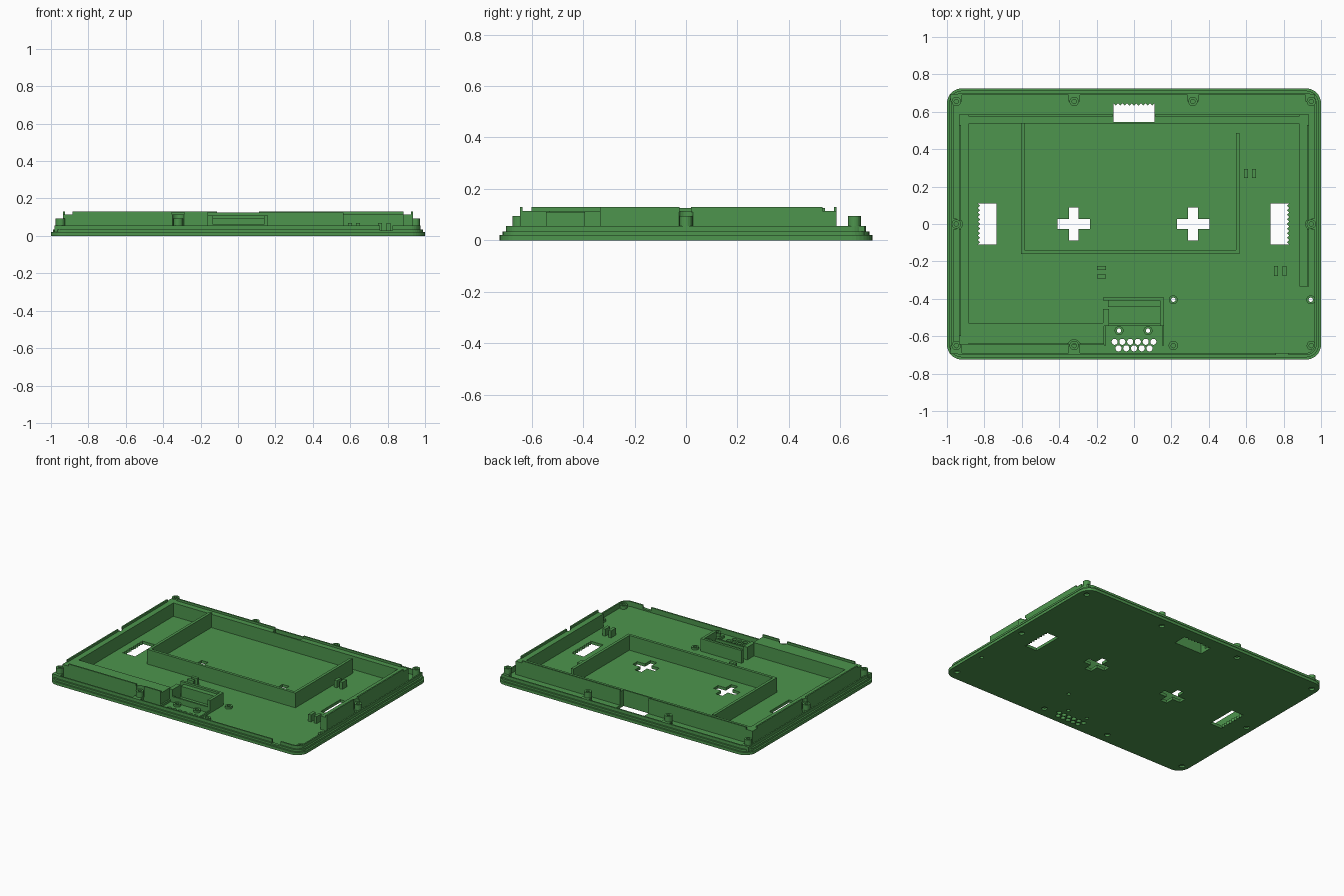
import bpy, bmesh, math

if "Cube" in bpy.data.objects:
    bpy.data.objects.remove(bpy.data.objects["Cube"])

green = bpy.data.materials.new("board green")
green.diffuse_color = (0.075, 0.30, 0.075, 1)
green.use_nodes = True
green.node_tree.nodes["Principled BSDF"].inputs["Base Color"].default_value = green.diffuse_color


def prism(name, pts, z0, z1):
    """Extrude an outline from z0 to z1."""
    bm = bmesh.new()
    low = [bm.verts.new((x, y, z0)) for x, y in pts]
    high = [bm.verts.new((x, y, z1)) for x, y in pts]
    n = len(pts)
    bm.faces.new(low[::-1])
    bm.faces.new(high)
    for i in range(n):
        j = (i + 1) % n
        bm.faces.new((low[i], low[j], high[j], high[i]))
    bmesh.ops.recalc_face_normals(bm, faces=bm.faces)
    me = bpy.data.meshes.new(name)
    bm.to_mesh(me)
    bm.free()
    me.materials.append(green)
    ob = bpy.data.objects.new(name, me)
    bpy.context.collection.objects.link(ob)
    return ob


def box(name, x0, x1, y0, y1, z0, z1):
    return prism(name, [(x0, y0), (x1, y0), (x1, y1), (x0, y1)], z0, z1)


def cyl(name, x, y, r, z0, z1, n=20):
    pts = [(x + r * math.cos(2 * math.pi * i / n), y + r * math.sin(2 * math.pi * i / n)) for i in range(n)]
    return prism(name, pts, z0, z1)


def rounded(hx, hy, r, n=8):
    pts = []
    for k, (sx, sy) in enumerate([(1, 1), (-1, 1), (-1, -1), (1, -1)]):
        for i in range(n + 1):
            a = math.pi / 2 * (k + i / n)
            pts.append((sx * (hx - r) + r * math.cos(a), sy * (hy - r) + r * math.sin(a)))
    return pts


def cut(ob, cutters):
    """Subtract the cutters and remove them."""
    for c in cutters:
        c.hide_render = True
        m = ob.modifiers.new("cut", 'BOOLEAN')
        m.operation = 'DIFFERENCE'
        m.solver = 'EXACT'
        m.object = c
    bpy.context.view_layer.update()
    me = bpy.data.meshes.new_from_object(ob.evaluated_get(bpy.context.evaluated_depsgraph_get()))
    ob.modifiers.clear()
    ob.data = me
    for c in cutters:
        bpy.data.objects.remove(c)
    return ob


def slot(cx, cy, turn):
    """Slot cutter with a sawtooth outer edge."""
    pts = [(-0.11, -0.05), (0.11, -0.05)]
    for i in range(19):
        pts.append((0.11 - 0.22 * i / 18, 0.05 - (0.012 if i % 2 else 0)))
    c, s = math.cos(turn), math.sin(turn)
    return prism("slot_cutter", [(cx + x * c - y * s, cy + x * s + y * c) for x, y in pts], -0.1, 0.3)


def plus(cx, cy, a=0.087, b=0.026):
    pts = [(b, a), (b, b), (a, b), (a, -b), (b, -b), (b, -a),
           (-b, -a), (-b, -b), (-a, -b), (-a, b), (-b, b), (-b, a)]
    return prism("plus_cutter", [(cx + x, cy + y) for x, y in pts[::-1]], -0.1, 0.1)


FLOOR = 0.02
posts = [(-0.95, 0.655), (-0.32, 0.655), (0.315, 0.655), (0.948, 0.655), (-0.95, 0), (0.948, 0),
         (-0.95, -0.65), (-0.32, -0.65)]
low_posts = [(0.21, -0.65), (0.948, -0.65)]
standoffs = [(0.21, -0.405), (0.945, -0.405), (-0.08, -0.57), (0.075, -0.57)]

# base plate with its openings
holes = [slot(0, 0.595, 0), slot(-0.785, 0, math.pi / 2), slot(0.78, 0, -math.pi / 2),
         plus(-0.322, 0), plus(0.316, 0)]
holes += [cyl("screw_cutter", x, y, 0.019, -0.1, 0.013) for x, y in posts + low_posts]
holes += [cyl("standoff_cutter", x, y, 0.012, -0.1, 0.1, 12) for x, y in standoffs]
for row, (y, count) in enumerate([(-0.63, 6), (-0.665, 5)]):
    for i in range(count):
        holes.append(cyl("vent_cutter", (i - (count - 1) / 2) * 0.0415, y, 0.0165, -0.1, 0.1, 12))
cut(prism("base_plate", rounded(1, 0.725, 0.08), 0, FLOOR), holes)

# perimeter step and rim, with a gap at the front right
for name, o, z in (("rim_step", 0.012, 0.034), ("rim", 0.024, 0.056)):
    ring = prism(name, rounded(1 - o, 0.725 - o, 0.08 - o), FLOOR - 0.004, z)
    cut(ring, [prism("inner_cutter", rounded(0.966, 0.691, 0.05), -0.1, 0.2),
               box("gap_cutter", 0.76, 0.825, -0.8, -0.6, 0.03, 0.2)])

# screw posts on bosses
for x, y in posts + low_posts:
    tall = (x, y) in posts
    post = cyl("screw_post", x, y, 0.025, FLOOR - 0.004, 0.094 if tall else 0.045)
    cut(post, [cyl("bore_cutter", x, y, 0.012, 0.03, 0.2, 12)])
    if tall:
        w = 0.03
        if abs(y) > 0.1:
            e = math.copysign(0.695, y)
            b = box("post_boss", x - w, min(x + w, 0.968), min(y, e), max(y, e), FLOOR - 0.004, 0.055)
        else:
            e = math.copysign(0.968, x)
            b = box("post_boss", min(x, e), max(x, e), y - w, y + w, FLOOR - 0.004, 0.055)
        cut(b, [cyl("bore_cutter", x, y, 0.012, 0.03, 0.2, 12)])

# tall inner walls: ledge plus thin lip on the outer edge
LEDGE, LIP, Z0 = 0.115, 0.13, FLOOR - 0.004
cut(box("back_wall", -0.935, 0.935, 0.535, 0.585, Z0, LEDGE), [slot(0, 0.595, 0)])
for x0, x1 in ((-0.885, -0.112), (0.112, 0.885)):
    box("back_lip", x0, x1, 0.575, 0.585, LEDGE - 0.004, LIP)
for s, y0, lip0 in ((-1, -0.645, -0.6), (1, -0.335, -0.335)):
    xs = sorted((s * 0.885, s * 0.935))
    wall = box("side_wall", xs[0], xs[1], y0, 0.54, Z0, LEDGE)
    cut(wall, [cyl("post_relief", s * 0.95, 0, 0.032, 0.05, 0.3)])
    xs = sorted((s * 0.925, s * 0.935))
    for a, b in ((lip0, -0.026), (0.02, 0.53)):
        box("side_lip", xs[0], xs[1], a, b, LEDGE - 0.004, LIP)
front = box("front_wall", -0.89, -0.16, -0.645, -0.53, Z0, LEDGE)
cut(front, [cyl("post_relief", -0.32, -0.65, 0.032, 0.05, 0.3)])
for x0, x1 in ((-0.885, -0.352), (-0.288, -0.16)):
    box("front_lip", x0, x1, -0.645, -0.635, LEDGE - 0.004, LIP)

# inner compartment frame
box("frame_left", -0.605, -0.585, -0.16, 0.54, Z0, 0.125)
box("frame_front", -0.605, 0.565, -0.16, -0.14, Z0, 0.125)
box("frame_right", 0.545, 0.565, -0.16, 0.487, Z0, 0.125)

# connector bay
box("bay_back", -0.165, 0.16, -0.41, -0.392, Z0, 0.11)
box("bay_right", 0.14, 0.16, -0.545, -0.392, Z0, 0.11)
box("bay_left", -0.165, -0.135, -0.545, -0.455, Z0, 0.11)
box("bay_shelf", -0.14, 0.145, -0.445, -0.405, Z0, 0.095)
box("bay_front", -0.14, 0.145, -0.545, -0.533, Z0, 0.06)
for x in (-0.16, 0.15):
    box("bay_low_side", x, x + 0.01, -0.65, -0.54, Z0, 0.036)

# hollow standoffs
for x, y in standoffs:
    cut(cyl("standoff", x, y, 0.024, Z0, 0.035, 16), [cyl("bore_cutter", x, y, 0.012, -0.1, 0.2, 12)])

# paired cable clips
for x, y, w, d in ((0.598, 0.27, 0.011, 0.025), (0.641, 0.27, 0.011, 0.025),
                   (0.76, -0.252, 0.011, 0.027), (0.805, -0.252, 0.011, 0.027),
                   (-0.174, -0.235, 0.025, 0.011), (-0.174, -0.28, 0.025, 0.011)):
    box("cable_clip", x - w, x + w, y - d, y + d, Z0, 0.07)
